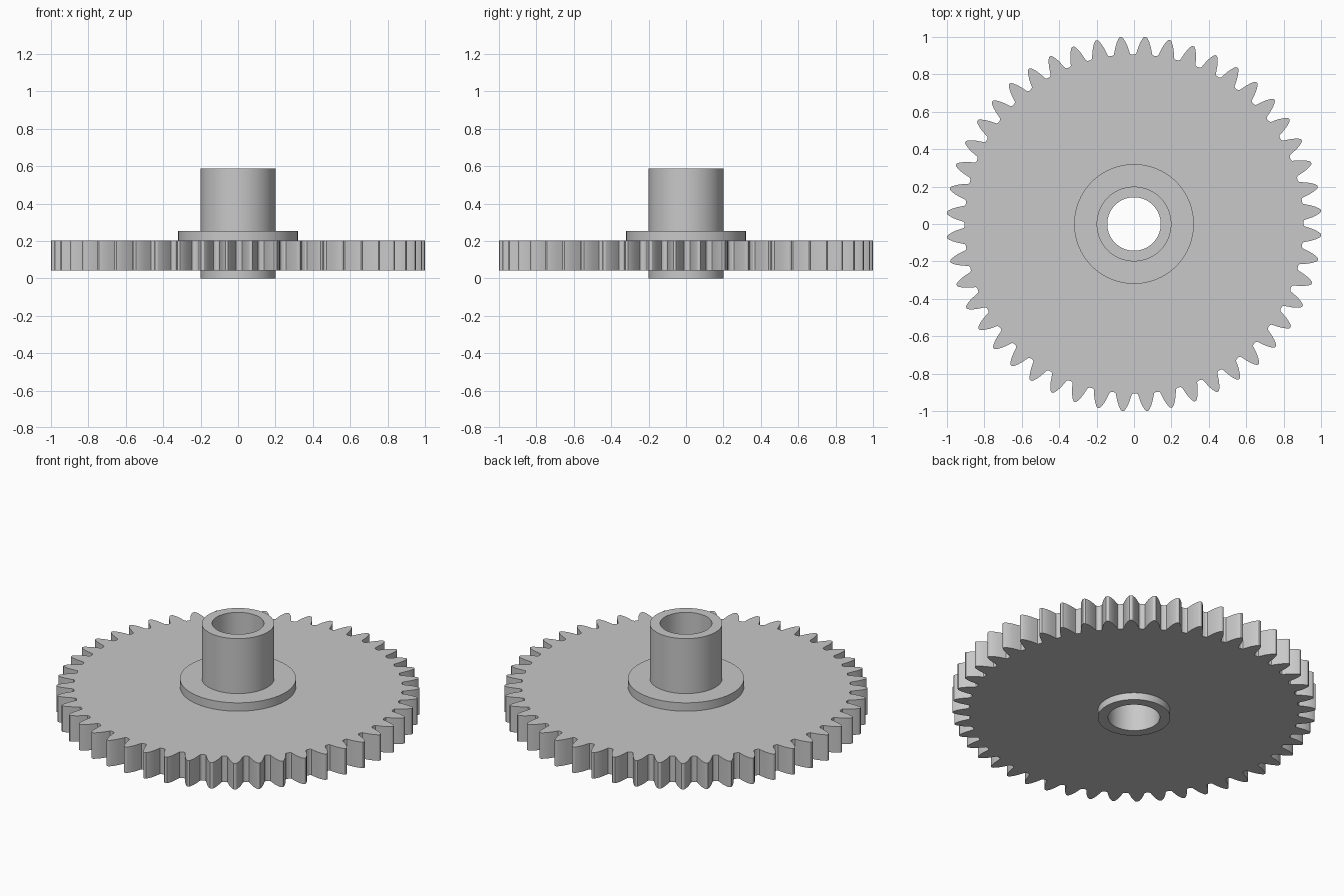
import bpy
import bmesh
import math

cube = bpy.data.objects.get("Cube")
if cube:
    bpy.data.objects.remove(cube, do_unlink=True)

grey = bpy.data.materials.new("plain grey")
grey.use_nodes = True
COLOUR = (0.58, 0.58, 0.58, 1)
grey.diffuse_color = COLOUR
grey.node_tree.nodes["Principled BSDF"].inputs["Base Color"].default_value = COLOUR

TEETH = 48
BORE, HUB, FLANGE = 0.143, 0.2, 0.32
PLATE_BOTTOM, PLATE_TOP = 0.043, 0.201


def circle(radius, count):
    return [(radius * math.cos(math.tau * i / count),
             radius * math.sin(math.tau * i / count)) for i in range(count)]


def ring_solid(name, sections):
    """Skin a closed series of (outline, height) loops into a ring."""
    bm = bmesh.new()
    loops = [[bm.verts.new((x, y, z)) for x, y in outline] for outline, z in sections]
    for k, loop in enumerate(loops):
        after = loops[(k + 1) % len(loops)]
        for i in range(len(loop)):
            j = (i + 1) % len(loop)
            bm.faces.new((loop[i], loop[j], after[j], after[i]))
    bmesh.ops.recalc_face_normals(bm, faces=bm.faces)
    mesh = bpy.data.meshes.new(name)
    bm.to_mesh(mesh)
    bm.free()
    mesh.materials.append(grey)
    obj = bpy.data.objects.new(name, mesh)
    bpy.context.collection.objects.link(obj)
    bpy.ops.object.select_all(action="DESELECT")
    obj.select_set(True)
    bpy.context.view_layer.objects.active = obj
    bpy.ops.object.shade_smooth_by_angle(angle=math.radians(25))
    return obj


def tube(name, inner, outer, bottom, top, count=96):
    a, b = circle(inner, count), circle(outer, count)
    return ring_solid(name, [(a, bottom), (b, bottom), (b, top), (a, top)])


# Tooth flank as (radius, half width), from the root to the tip
flank = [(0.906, 0.052), (0.911, 0.043), (0.93, 0.038), (0.955, 0.031),
         (0.975, 0.023), (0.992, 0.014), (1.0, 0.008), (1.002, 0.003)]
tooth = [(r, -w) for r, w in flank] + [(r, w) for r, w in reversed(flank)]
outline = []
for t in range(TEETH):
    centre = math.tau * (t + 0.5) / TEETH + math.radians(0.3)
    for r, w in tooth:
        angle = centre + w / r
        outline.append((r * math.cos(angle), r * math.sin(angle)))

# Toothed plate, with a hole that receives the hub
hole = [(HUB * math.cos(math.atan2(y, x)), HUB * math.sin(math.atan2(y, x)))
        for x, y in outline]
ring_solid("gear_plate", [(hole, PLATE_BOTTOM), (outline, PLATE_BOTTOM),
                          (outline, PLATE_TOP), (hole, PLATE_TOP)])

# Hollow hub running through the plate, and its shoulder
tube("hub", BORE, HUB, 0, 0.587)
tube("hub_flange", HUB, FLANGE, PLATE_TOP, 0.252)
